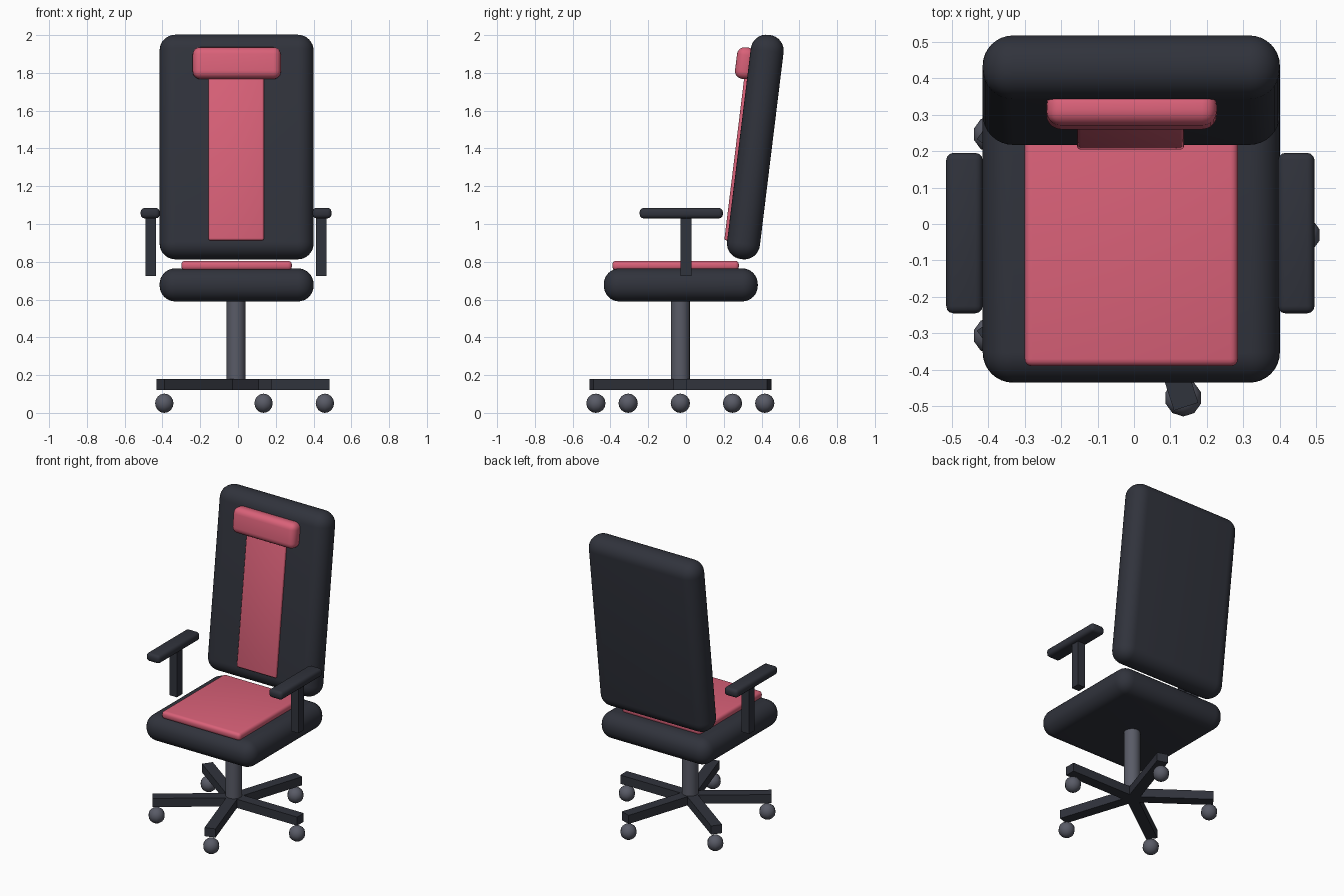
import bpy
import math
from mathutils import Matrix, Vector

if "Cube" in bpy.data.objects:
    bpy.data.objects.remove(bpy.data.objects["Cube"])


def material(name, rgb):
    m = bpy.data.materials.new(name)
    m.diffuse_color = (*rgb, 1)
    m.use_nodes = True
    m.node_tree.nodes["Principled BSDF"].inputs["Base Color"].default_value = m.diffuse_color
    return m


DARK = material("dark_upholstery", (0.03, 0.033, 0.045))
PINK = material("pink_fabric", (0.70, 0.12, 0.19))
STEEL = material("grey_metal", (0.10, 0.105, 0.135))
CX, CY = -0.01, -0.03  # centre of column and base


def box(name, lo, hi, mat, bevel=0, segments=4, frame=None):
    """Axis-aligned box between two corners, optionally rounded and placed by a frame."""
    lo, hi = Vector(lo), Vector(hi)
    bpy.ops.mesh.primitive_cube_add(size=1)
    ob = bpy.context.object
    ob.name = name
    ob.data.transform(Matrix.Translation((lo + hi) / 2) @ Matrix.Diagonal((*(hi - lo), 1)))
    if frame:
        ob.matrix_world = frame
    ob.data.materials.append(mat)
    if bevel:
        mod = ob.modifiers.new("round", 'BEVEL')
        mod.width, mod.segments = bevel, segments
        for p in ob.data.polygons:
            p.use_smooth = True
    return ob


# seat and its cushion panel
box("seat", (-0.415, -0.435, 0.59), (0.40, 0.38, 0.765), DARK, 0.083, 8)
box("seat_pad", (-0.30, -0.39, 0.755), (0.285, 0.28, 0.805), PINK, 0.02)

# reclined backrest, centre strip and headrest share one tilted frame
tilt = Matrix.Translation((0, 0.367, 1.4075)) @ Matrix.Rotation(math.radians(-7), 4, 'X')
box("backrest", (-0.415, -0.0875, -0.598), (0.40, 0.0875, 0.598), DARK, 0.083, 8, tilt)
box("back_strip", (-0.156, -0.103, -0.509), (0.137, -0.065, 0.42), PINK, 0.01, 3, tilt)
box("headrest", (-0.24, -0.156, 0.35), (0.227, -0.06, 0.518), PINK, 0.04, 5, tilt)

# armrests
for side, s in (("left", -1), ("right", 1)):
    x = CX + s * 0.455
    box(side + "_armrest", (x - 0.05, -0.245, 1.03), (x + 0.05, 0.195, 1.085), DARK, 0.02, 3)
    px = CX + s * 0.4515
    box(side + "_armrest_post", (px - 0.028, -0.029, 0.725), (px + 0.028, 0.029, 1.05), DARK)

# gas column
bpy.ops.mesh.primitive_cylinder_add(vertices=24, radius=0.05, depth=0.47, location=(CX, CY, 0.385))
column = bpy.context.object
column.name = "column"
column.data.materials.append(STEEL)
bpy.ops.object.shade_smooth_by_angle()

# five-spoke base with ball casters
for i in range(5):
    frame = Matrix.Translation((CX, CY, 0)) @ Matrix.Rotation(math.tau * i / 5, 4, 'Z')
    box(f"base_spoke_{i + 1}", (0, -0.035, 0.122), (0.495, 0.035, 0.18), DARK, frame=frame)
    bpy.ops.mesh.primitive_uv_sphere_add(segments=10, ring_count=8, radius=0.051)
    caster = bpy.context.object
    caster.name = f"caster_{i + 1}"
    caster.matrix_world = frame @ Matrix.Translation((0.47, 0, 0.051))
    caster.data.materials.append(STEEL)
    bpy.ops.object.shade_smooth()
